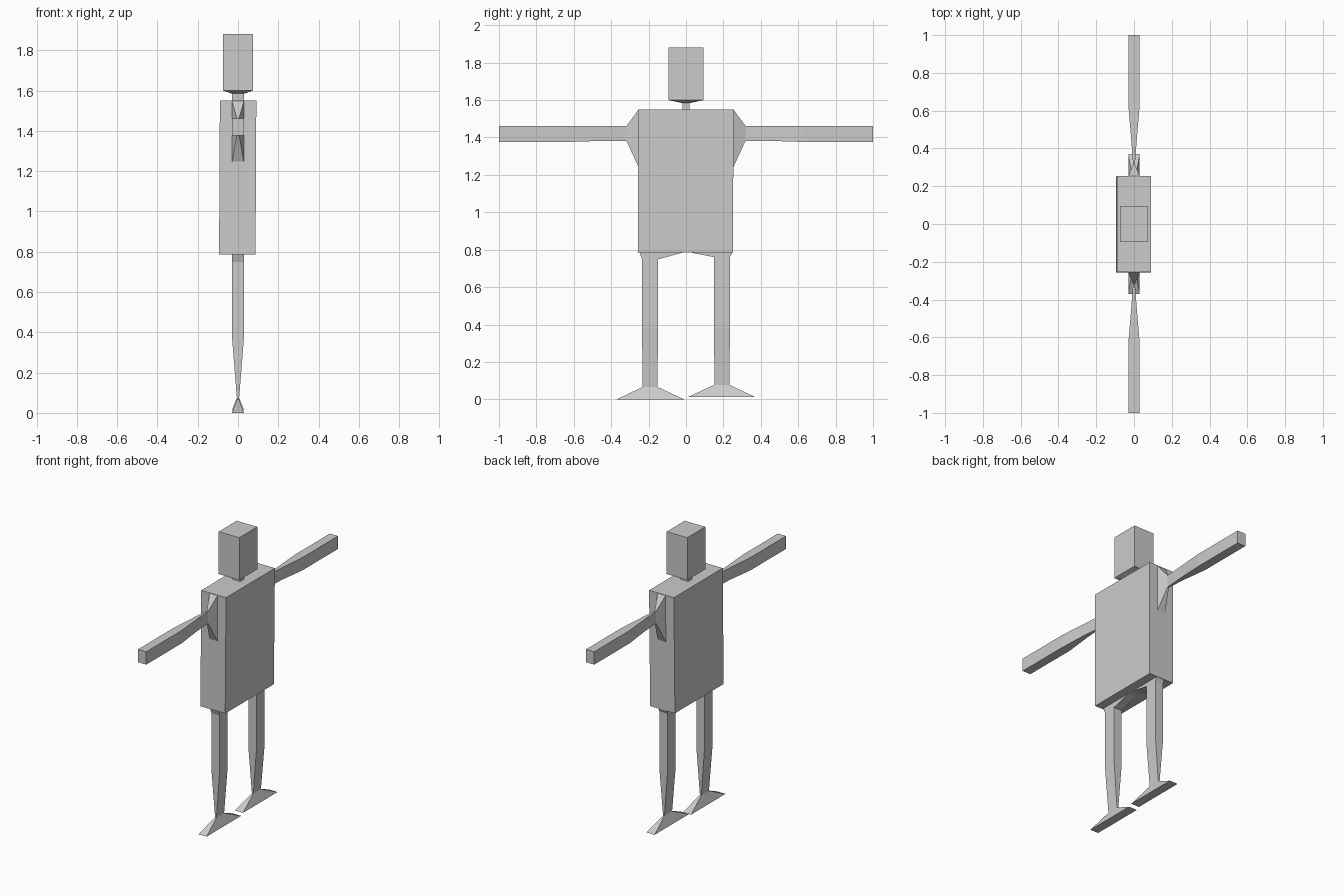
import bpy, bmesh

if "Cube" in bpy.data.objects:
    bpy.data.objects.remove(bpy.data.objects["Cube"])


def loft(name, sections, axis="z"):
    """Closed rectangular loft; section = (position, x0, x1, b0, b1), b is y or z."""
    bm = bmesh.new()
    rings = []
    for p, x0, x1, b0, b1 in sections:
        corners = [(x0, b0), (x1, b0), (x1, b1), (x0, b1)]
        rings.append([bm.verts.new((x, b, p) if axis == "z" else (x, p, b))
                      for x, b in corners])
    for r, s in zip(rings, rings[1:]):
        for i in range(4):
            j = (i + 1) % 4
            bm.faces.new((r[i], r[j], s[j], s[i]))
    bm.faces.new(rings[0])
    bm.faces.new(rings[-1])
    bmesh.ops.recalc_face_normals(bm, faces=bm.faces)
    mesh = bpy.data.meshes.new(name)
    bm.to_mesh(mesh)
    bm.free()
    obj = bpy.data.objects.new(name, mesh)
    bpy.context.collection.objects.link(obj)
    return obj


W = 0.03    # half thickness of limbs
N = 0.005   # half thickness at the pinched joints

# Torso
loft("torso", [(0.785, -0.094, 0.087, -0.258, 0.25),
               (1.55, -0.09, 0.091, -0.255, 0.255)])

# Neck and head, with the sloped underside between them
loft("neck", [(1.55, -W, W, -0.02, 0.02), (1.586, -W, W, -0.02, 0.02)])
loft("head", [(1.584, -W, W, -0.02, 0.02),
              (1.60, -0.075, 0.075, -0.094, 0.094),
              (1.88, -0.075, 0.075, -0.094, 0.094)])

for side, label in ((-1, "left"), (1, "right")):
    # Arm: shoulder flare, pinched joint, widening to the square end
    loft(f"{label}_arm", [(side * 0.253, -W, W, 1.24, 1.55),
                          (side * 0.318, -N, N, 1.382, 1.462),
                          (side * 0.45, -0.015, 0.015, 1.382, 1.462),
                          (side * 0.63, -W, W, 1.376, 1.461),
                          (side * 1.0, -W, W, 1.376, 1.461)], axis="y")

    # Leg: hip flare, straight thigh, pinched ankle, wedge foot
    lift = 0.012 if side > 0 else 0.0

    def ring(z, half, inner, outer):
        y0, y1 = sorted((side * inner, side * outer))
        return (z, -half, half, y0, y1)

    loft(f"{label}_leg", [ring(0.79, W, 0.0, 0.25),
                          ring(0.748 + lift, W, 0.15, 0.235),
                          ring(0.38, W, 0.15, 0.235),
                          ring(0.066 + lift, N, 0.152, 0.232),
                          ring(lift, W, 0.01, 0.37)])
